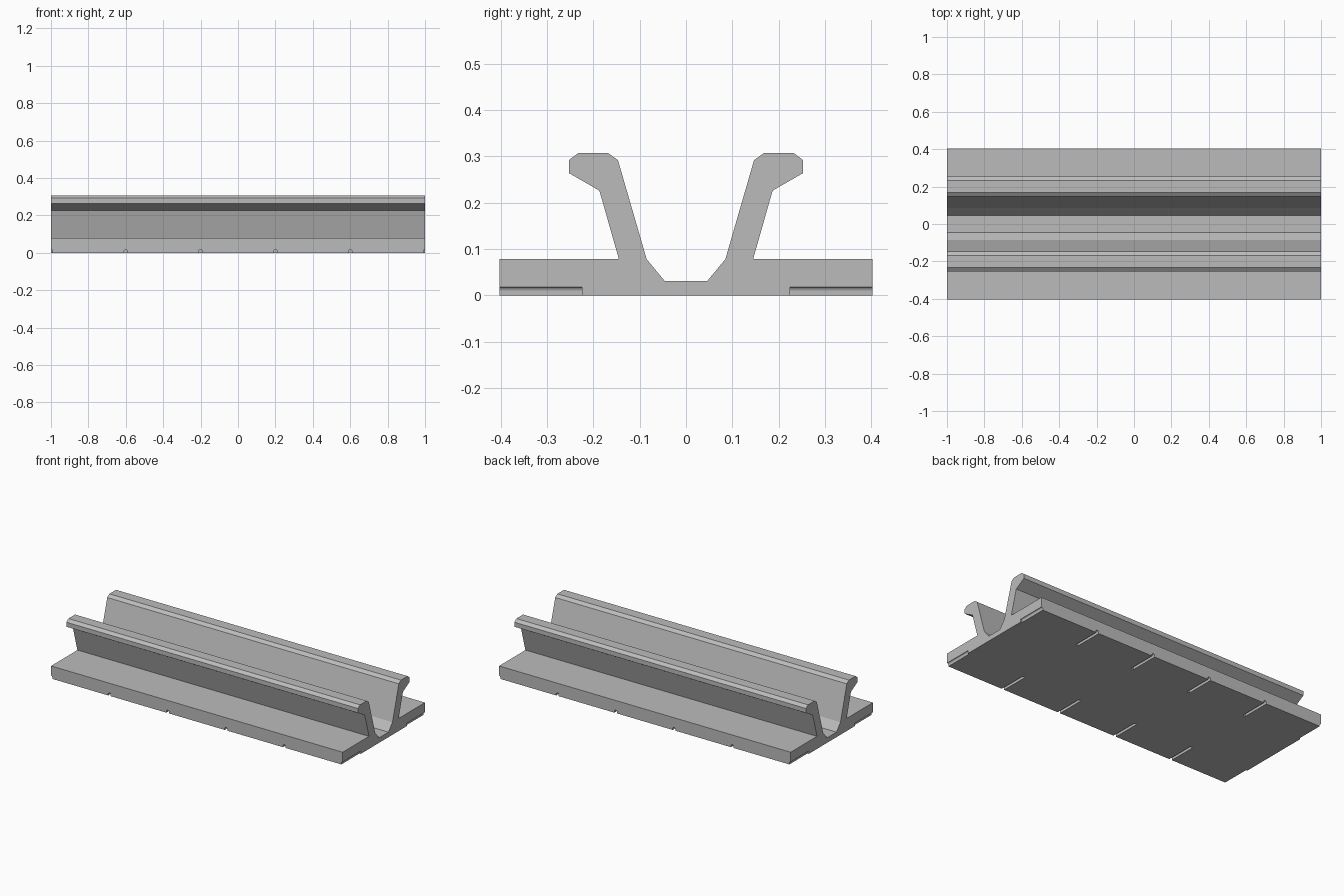
import bpy, bmesh, math

cube = bpy.data.objects.get("Cube")
if cube:
    bpy.data.objects.remove(cube, do_unlink=True)

grey = bpy.data.materials.new("light grey")
grey.use_nodes = True
colour = (0.5, 0.5, 0.5, 1)
grey.diffuse_color = colour
grey.node_tree.nodes["Principled BSDF"].inputs["Base Color"].default_value = colour


def prism(name, outline, start, length, axis):
    """Extrude a closed outline along x (points are y, z) or y (points are x, z)."""
    bm = bmesh.new()
    place = (lambda a, b: (start, a, b)) if axis == "x" else (lambda a, b: (a, start, b))
    face = bm.faces.new([bm.verts.new(place(a, b)) for a, b in outline])
    new = bmesh.ops.extrude_face_region(bm, geom=[face])["geom"]
    shift = (length, 0, 0) if axis == "x" else (0, length, 0)
    bmesh.ops.translate(bm, vec=shift, verts=[v for v in new if isinstance(v, bmesh.types.BMVert)])
    bmesh.ops.recalc_face_normals(bm, faces=bm.faces)
    mesh = bpy.data.meshes.new(name)
    bm.to_mesh(mesh)
    bm.free()
    mesh.materials.append(grey)
    obj = bpy.data.objects.new(name, mesh)
    bpy.context.collection.objects.link(obj)
    return obj


# Rail: flat base, two leaning walls with hooked lips, mirrored across the channel
half = [(0.403, 0), (0.403, 0.078), (0.145, 0.078), (0.187, 0.226),
        (0.253, 0.264), (0.253, 0.292), (0.233, 0.307), (0.168, 0.307),
        (0.147, 0.292), (0.085, 0.078), (0.046, 0.031)]
rail = prism("channel_rail", half + [(-y, z) for y, z in reversed(half)], -1, 2, "x")

# Round-topped grooves under both edges of the base; the end ones are cut in half
radius, top = 0.009, 0.018
cutters = bpy.data.collections.new("groove_cutters")
bpy.context.scene.collection.children.link(cutters)
for i in range(6):
    x = -1 + 0.4 * i
    arch = [(x + radius * math.cos(a), top - radius + radius * math.sin(a))
            for a in (math.pi * k / 8 for k in range(9))]
    outline = [(x + radius, -0.02)] + arch + [(x - radius, -0.02)]
    for side in (-1, 1):
        groove = prism("groove_cutter", outline, side * 0.225, side * 0.2, "y")
        bpy.context.collection.objects.unlink(groove)
        cutters.objects.link(groove)
        groove.hide_render = True
        groove.hide_set(True)

cut = rail.modifiers.new("grooves", "BOOLEAN")
cut.operation = "DIFFERENCE"
cut.solver = "EXACT"
cut.operand_type = "COLLECTION"
cut.collection = cutters
